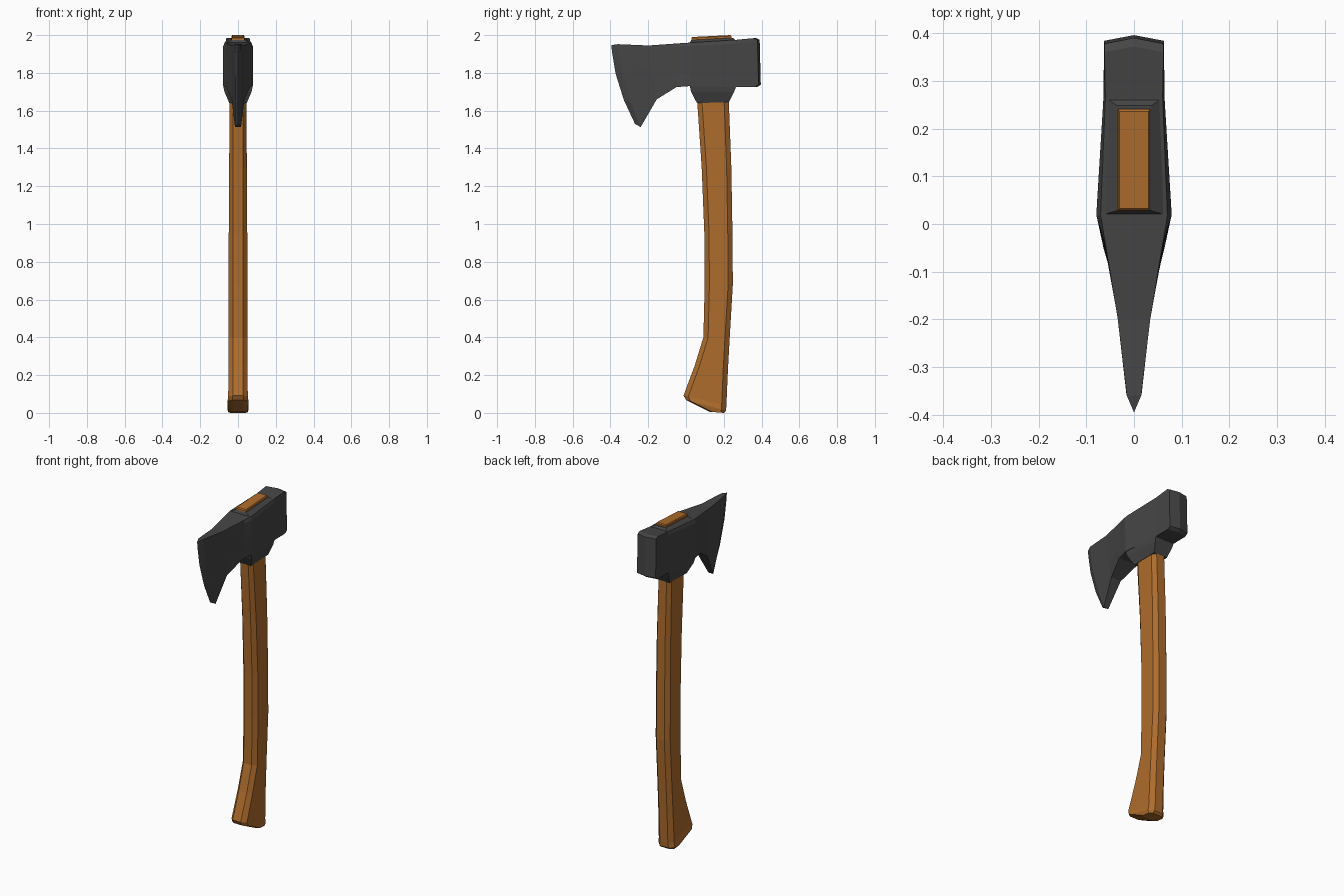
import bpy, bmesh

if "Cube" in bpy.data.objects:
    bpy.data.objects.remove(bpy.data.objects["Cube"])


def material(name, rgb):
    m = bpy.data.materials.new(name)
    m.diffuse_color = (*rgb, 1)
    m.use_nodes = True
    m.node_tree.nodes["Principled BSDF"].inputs["Base Color"].default_value = m.diffuse_color
    return m


STEEL = material("dark_steel", (0.06, 0.06, 0.06))
WOOD = material("wood", (0.42, 0.15, 0.025))


def loft(name, rings, mat):
    """Skin a list of equal-length closed rings, cap both ends."""
    bm = bmesh.new()
    vs = [[bm.verts.new(p) for p in r] for r in rings]
    n = len(rings[0])
    for a, b in zip(vs, vs[1:]):
        for i in range(n):
            j = (i + 1) % n
            bm.faces.new((a[i], a[j], b[j], b[i]))
    # collapsed end rings (cutting edge, poll ridge) need no cap
    for r in (vs[0], vs[-1]):
        if max(abs(v.co.x) for v in r) > 1e-4:
            bm.faces.new(r)
    bmesh.ops.remove_doubles(bm, verts=bm.verts, dist=1e-4)
    bmesh.ops.recalc_face_normals(bm, faces=bm.faces)
    me = bpy.data.meshes.new(name)
    bm.to_mesh(me)
    bm.free()
    me.materials.append(mat)
    ob = bpy.data.objects.new(name, me)
    bpy.context.collection.objects.link(ob)
    return ob


def head_ring(top, bottom, half, half_top, bulge=0, peak=0):
    """Vertical slice of the head, bowed forward by bulge, centre pushed back by peak."""
    right = []
    for t in (0, 0.08, 0.36, 0.7, 1):
        y = top[0] + (bottom[0] - top[0]) * t - bulge * 4 * t * (1 - t)
        z = top[1] + (bottom[1] - top[1]) * t
        right.append((half_top if t == 0 else half, y, z))
    left = [(-x, y, z) for x, y, z in reversed(right)]
    return [(0, top[0] + peak, top[1])] + right + [(0, bottom[0] + peak, bottom[1])] + left


# Axe head: cutting edge, bevel, cheek, eye, poll
loft("axe_head", [
    head_ring((-0.395, 1.947), (-0.27, 1.53), 0, 0, 0.025),
    head_ring((-0.36, 1.952), (-0.24, 1.513), 0.016, 0.015, 0.02),
    head_ring((-0.20, 1.945), (-0.155, 1.66), 0.034, 0.034, 0.004),
    head_ring((-0.03, 1.957), (-0.05, 1.725), 0.064, 0.062),
    head_ring((0.018, 1.96), (0.02, 1.73), 0.079, 0.070),
    head_ring((0.265, 1.975), (0.265, 1.725), 0.064, 0.060),
    head_ring((0.36, 1.984), (0.365, 1.725), 0.063, 0.062, 0, 0.012),
    head_ring((0.378, 1.975), (0.384, 1.738), 0.063, 0.062, 0, 0.012),
    head_ring((0.390, 1.975), (0.396, 1.738), 0, 0),
], STEEL)


def slab(yf, zf, yb, zb, hf, hb):
    return [(-hf, yf, zf), (hf, yf, zf), (hb, yb, zb), (-hb, yb, zb)]


# Raised collar around the eye, and the lug under it
loft("eye_collar", [
    slab(0.018, 1.955, 0.265, 1.970, 0.070, 0.060),
    slab(0.028, 1.974, 0.248, 1.986, 0.036, 0.036),
], STEEL)
loft("eye_lug", [
    slab(0.02, 1.75, 0.264, 1.75, 0.078, 0.063),
    slab(0.02, 1.73, 0.264, 1.725, 0.078, 0.063),
    slab(0.027, 1.70, 0.255, 1.70, 0.072, 0.060),
    slab(0.058, 1.64, 0.227, 1.645, 0.046, 0.046),
], STEEL)

# Handle end showing through the eye
loft("handle_top", [
    slab(0.028, 1.95, 0.241, 1.96, 0.034, 0.034),
    slab(0.028, 1.984, 0.241, 1.995, 0.034, 0.034),
    slab(0.033, 1.990, 0.236, 2.0, 0.030, 0.030),
], WOOD)


def handle_ring(yf, zf, yb, zb, half, flat=0.027, c=0.025):
    """Eight-sided slice with chamfered corners, slanted front to back."""
    def p(x, y):
        return (x, y, zf + (zb - zf) * (y - yf) / (yb - yf))
    right = [p(flat, yf), p(half, yf + c), p(half, yb - c), p(flat, yb)]
    return right + [(-x, y, z) for x, y, z in reversed(right)]


# Curved handle with flared foot
loft("handle", [
    handle_ring(0.125, 0.006, 0.20, 0.0, 0.050, 0.030, 0.015),
    handle_ring(0.0, 0.068, 0.212, 0.012, 0.056, 0.030),
    handle_ring(-0.013, 0.092, 0.214, 0.04, 0.052),
    handle_ring(0.046, 0.25, 0.222, 0.23, 0.050),
    handle_ring(0.092, 0.40, 0.231, 0.39, 0.049),
    handle_ring(0.099, 0.68, 0.248, 0.68, 0.049),
    handle_ring(0.097, 0.95, 0.246, 0.95, 0.049),
    handle_ring(0.083, 1.30, 0.240, 1.30, 0.047),
    handle_ring(0.060, 1.64, 0.227, 1.64, 0.044),
    handle_ring(0.058, 1.72, 0.225, 1.72, 0.044),
], WOOD)
